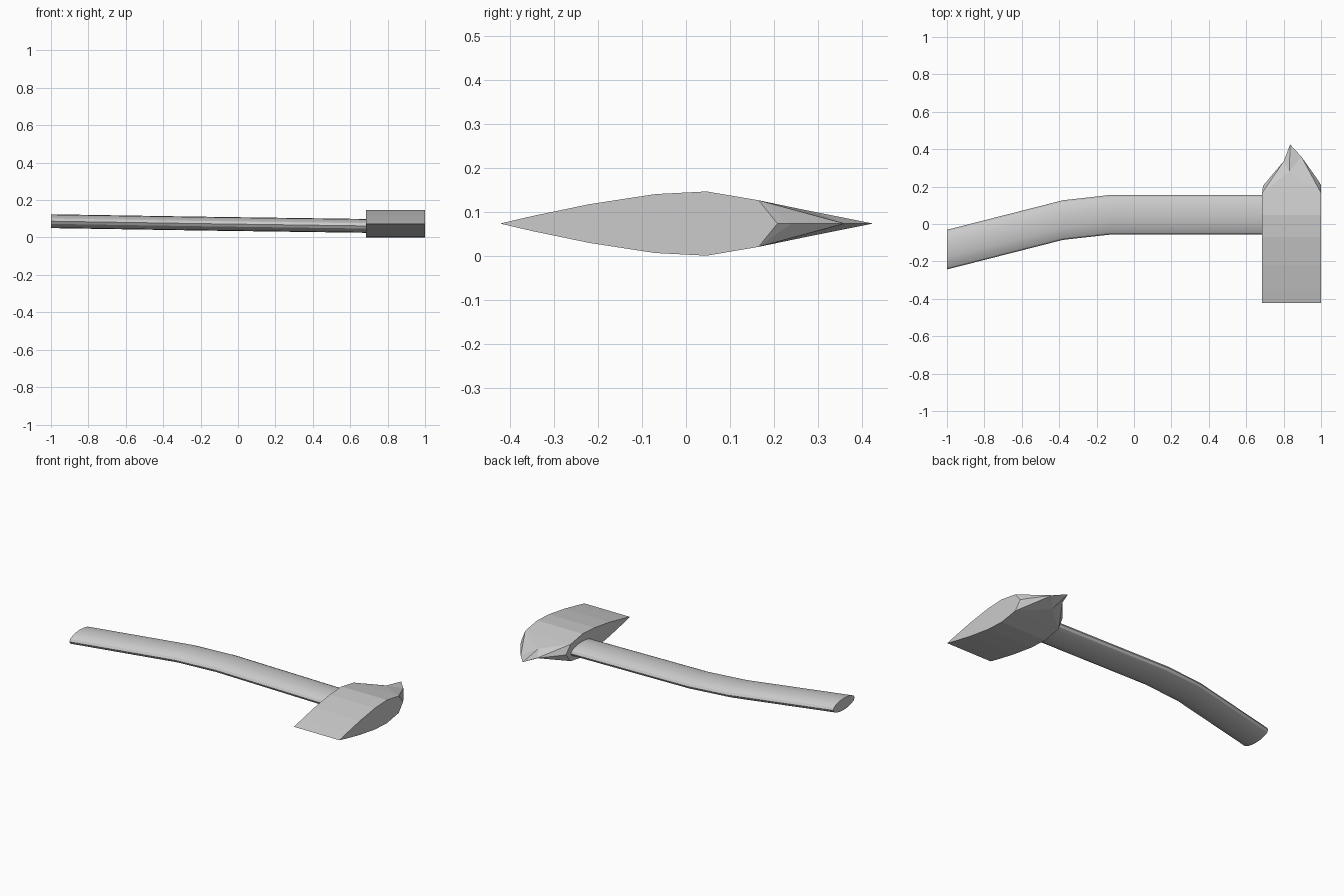
import bpy, bmesh, math

if "Cube" in bpy.data.objects:
    bpy.data.objects.remove(bpy.data.objects["Cube"])

MID = 0.073          # height of the blade plane


def finish(bm, name):
    bmesh.ops.recalc_face_normals(bm, faces=bm.faces)
    mesh = bpy.data.meshes.new(name)
    bm.to_mesh(mesh)
    bm.free()
    obj = bpy.data.objects.new(name, mesh)
    bpy.context.collection.objects.link(obj)
    return obj


# Handle: oval section swept along a bent path, given as (x, y, z) centres
def make_handle():
    path = [(-1, -0.137, 0.087), (-0.38, 0.021, 0.077),
            (-0.12, 0.05, 0.073), (0.75, 0.05, 0.061)]
    sides, half_w, half_h = 16, 0.106, 0.037
    bm = bmesh.new()
    rings = []
    for x, y, z in path:
        angles = [math.tau * i / sides for i in range(sides)]
        rings.append([bm.verts.new((x, y + half_w * math.cos(a), z + half_h * math.sin(a)))
                      for a in angles])
    for a, b in zip(rings, rings[1:]):
        for i in range(sides):
            j = (i + 1) % sides
            bm.faces.new((a[i], a[j], b[j], b[i]))
    bm.faces.new(rings[0])
    bm.faces.new(rings[-1])
    return finish(bm, "handle")


# Head: lens-profile blade with a pick drawn out to a point at the back
def make_head():
    x0, x1 = 0.685, 1.0
    profile = [(-0.35, 0.017), (-0.22, 0.044), (-0.07, 0.067), (0.047, 0.073), (0.165, 0.053)]
    bm = bmesh.new()
    edge = [bm.verts.new((x, -0.423, MID)) for x in (x0, x1)]
    # outline of the pick in the blade plane, left to right
    outline = [bm.verts.new((x, y, MID)) for x, y in
               [(0.69, 0.205), (0.80, 0.335), (0.835, 0.425),
                (0.895, 0.36), (0.98, 0.24), (1.0, 0.208)]]
    tip = outline[2]
    for s in (1, -1):
        left, right = [[bm.verts.new((x, y, MID + s * h)) for y, h in profile]
                       for x in (x0, x1)]
        # blade cheek and half of each end face
        la, ra = [edge[0]] + left, [edge[1]] + right
        for i in range(len(profile)):
            bm.faces.new((la[i], ra[i], ra[i + 1], la[i + 1]))
        bm.faces.new(la + [outline[0]])
        bm.faces.new(ra + [outline[5]])
        # pick facets around a short ridge
        ridge = bm.verts.new((0.83, 0.28, MID + s * 0.029))
        tl, tr = left[-1], right[-1]
        for tri in ((tl, tr, ridge), (tl, outline[0], outline[1]), (tl, outline[1], ridge),
                    (ridge, outline[1], tip), (ridge, outline[3], tip),
                    (ridge, tr, outline[3]), (tr, outline[3], outline[4]),
                    (tr, outline[4], outline[5])):
            bm.faces.new(tri)
    return finish(bm, "axe_head")


make_head()
handle = make_handle()
bpy.ops.object.select_all(action='DESELECT')
handle.select_set(True)
bpy.context.view_layer.objects.active = handle
bpy.ops.object.shade_smooth_by_angle(angle=math.radians(30))
